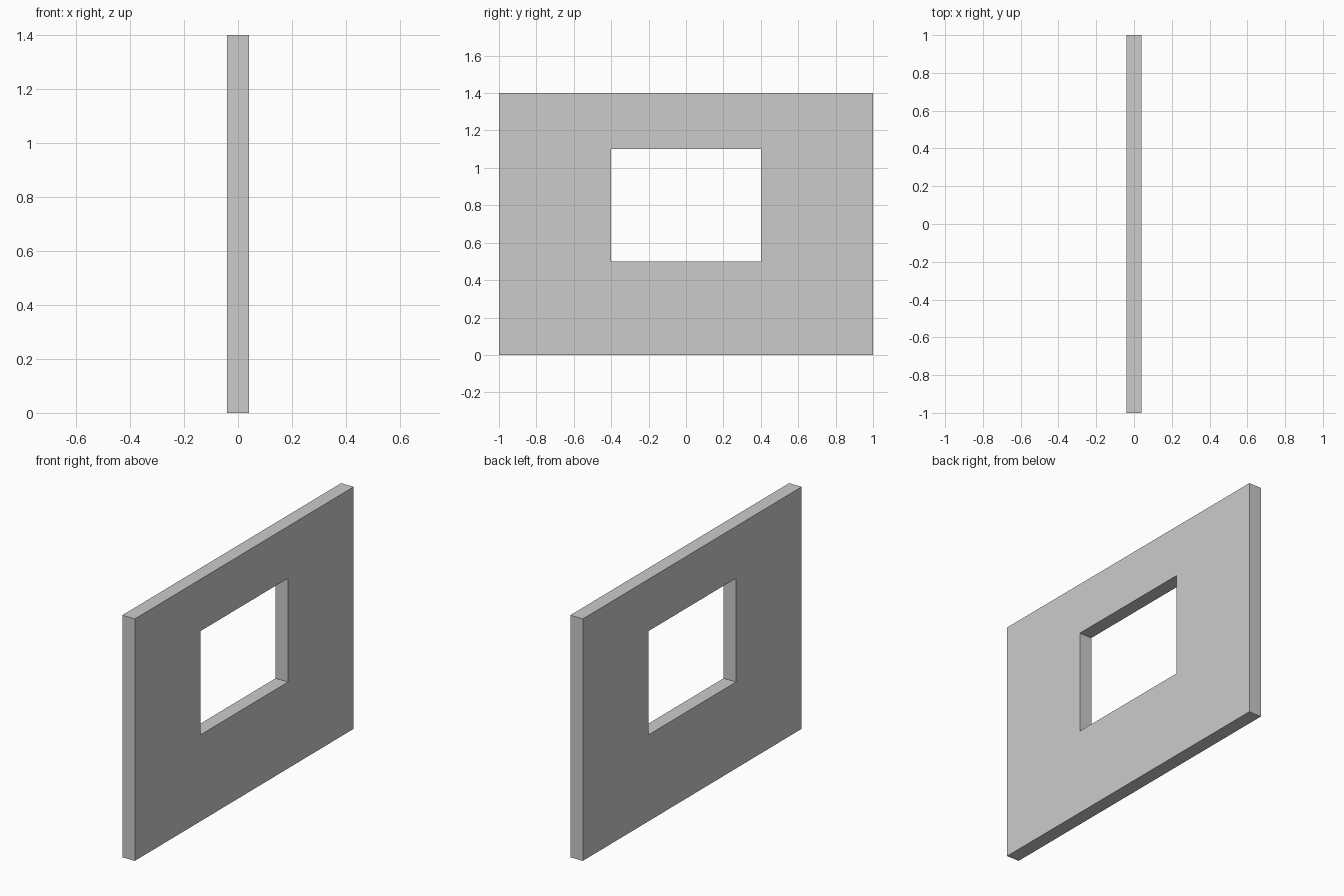
import bpy
import bmesh

if "Cube" in bpy.data.objects:
    bpy.data.objects.remove(bpy.data.objects["Cube"])

THICKNESS = 0.08


def rectangle(bm, y0, y1, z0, z1, x):
    """Four corners of an upright rectangle in the YZ plane."""
    return [bm.verts.new((x, y, z))
            for y, z in ((y0, z0), (y1, z0), (y1, z1), (y0, z1))]


# Wall panel: a flat frame around the window opening, extruded through its thickness
bm = bmesh.new()
outer = rectangle(bm, -1.0, 1.0, 0.0, 1.4, -THICKNESS / 2)
inner = rectangle(bm, -0.4, 0.4, 0.5, 1.1, -THICKNESS / 2)
for i in range(4):
    j = (i + 1) % 4
    bm.faces.new((outer[i], outer[j], inner[j], inner[i]))

result = bmesh.ops.extrude_face_region(bm, geom=bm.faces[:], use_keep_orig=True)
moved = [v for v in result["geom"] if isinstance(v, bmesh.types.BMVert)]
bmesh.ops.translate(bm, verts=moved, vec=(THICKNESS, 0, 0))
bmesh.ops.recalc_face_normals(bm, faces=bm.faces[:])

mesh = bpy.data.meshes.new("window_wall")
bm.to_mesh(mesh)
bm.free()
wall = bpy.data.objects.new("window_wall", mesh)
bpy.context.collection.objects.link(wall)
